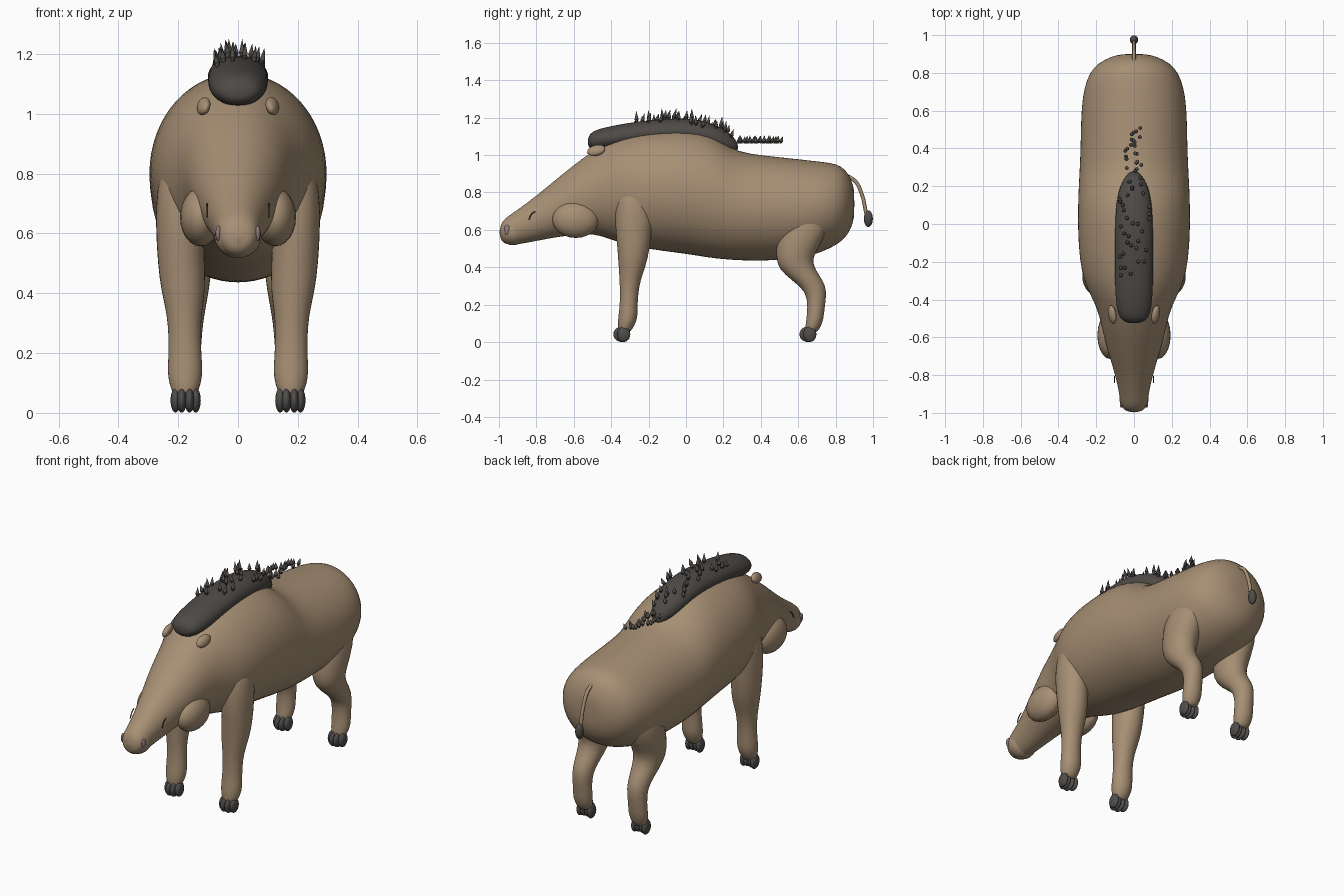
import bpy, bmesh, math, random
from mathutils import Vector, Matrix

random.seed(4)


def material(name, rgb):
    m = bpy.data.materials.new(name)
    m.diffuse_color = (*rgb, 1)
    return m


HIDE = material("brown hide", (0.385, 0.275, 0.175))
HAIR = material("dark bristle", (0.075, 0.068, 0.062))
HOOF = material("dark hoof", (0.08, 0.075, 0.07))
MAUVE = material("mauve nostril", (0.30, 0.20, 0.22))
CREASE = material("dark crease", (0.10, 0.07, 0.045))


def finish(bm, name, mat, levels=0):
    bmesh.ops.recalc_face_normals(bm, faces=bm.faces)
    for f in bm.faces:
        f.smooth = True
    me = bpy.data.meshes.new(name)
    bm.to_mesh(me)
    bm.free()
    me.materials.append(mat)
    ob = bpy.data.objects.new(name, me)
    bpy.context.collection.objects.link(ob)
    if levels:
        ob.modifiers.new("smooth", 'SUBSURF').levels = levels
        ob.modifiers["smooth"].render_levels = levels
    return ob


def loft(name, mat, rings, upright, sides=24, levels=1):
    """Rings are (centre, half width in x, half depth); upright rings lie flat in xy."""
    bm = bmesh.new()
    loops = []
    for c, rx, rd in rings:
        loop = []
        for i in range(sides):
            a = math.tau * i / sides
            off = Vector((rx * math.cos(a), 0, 0))
            off[1 if upright else 2] = rd * math.sin(a)
            loop.append(bm.verts.new(Vector(c) + off))
        loops.append(loop)
    for lo, hi in zip(loops, loops[1:]):
        for i in range(sides):
            j = (i + 1) % sides
            bm.faces.new((lo[i], lo[j], hi[j], hi[i]))
    bm.faces.new(loops[0])
    bm.faces.new(loops[-1])
    return finish(bm, name, mat, levels)


def blob(name, mat, centre, radii, rot=(0, 0, 0)):
    bm = bmesh.new()
    bmesh.ops.create_uvsphere(bm, u_segments=20, v_segments=12, radius=1)
    bmesh.ops.scale(bm, vec=radii, verts=bm.verts)
    ob = finish(bm, name, mat)
    ob.location, ob.rotation_euler = centre, rot
    return ob


def tube(name, mat, points, radius):
    cu = bpy.data.curves.new(name, 'CURVE')
    cu.dimensions = '3D'
    cu.bevel_depth, cu.bevel_resolution = radius, 2
    cu.use_fill_caps = True
    sp = cu.splines.new('BEZIER')
    sp.bezier_points.add(len(points) - 1)
    for bp, p in zip(sp.bezier_points, points):
        bp.co = p
        bp.handle_left_type = bp.handle_right_type = 'AUTO'
    cu.materials.append(mat)
    ob = bpy.data.objects.new(name, cu)
    bpy.context.collection.objects.link(ob)


# Head and torso: y, top, bottom, half width
profile = [
    (-0.995, 0.605, 0.565, 0.025), (-0.985, 0.645, 0.535, 0.055),
    (-0.95, 0.675, 0.518, 0.073), (-0.90, 0.708, 0.522, 0.077),
    (-0.80, 0.782, 0.540, 0.100), (-0.70, 0.866, 0.560, 0.130),
    (-0.60, 0.948, 0.572, 0.160), (-0.50, 1.022, 0.580, 0.180),
    (-0.42, 1.072, 0.555, 0.208), (-0.34, 1.105, 0.525, 0.250),
    (-0.25, 1.125, 0.505, 0.280), (-0.12, 1.140, 0.485, 0.295),
    (0.02, 1.140, 0.468, 0.299), (0.12, 1.118, 0.450, 0.297),
    (0.20, 1.070, 0.442, 0.294), (0.27, 1.020, 0.436, 0.290),
    (0.40, 1.000, 0.433, 0.284), (0.55, 0.985, 0.440, 0.282),
    (0.68, 0.970, 0.462, 0.274), (0.77, 0.960, 0.500, 0.250),
    (0.83, 0.945, 0.535, 0.215), (0.87, 0.900, 0.580, 0.160),
    (0.895, 0.840, 0.640, 0.095), (0.90, 0.790, 0.690, 0.040)]
loft("torso_and_head", HIDE,
     [((0, y, (t + b) / 2), w, (t - b) / 2) for y, t, b, w in profile], False, 32)

# Mane: y, top, half height, half width
mane = [
    (-0.525, 1.085, 0.015, 0.025), (-0.515, 1.115, 0.040, 0.060),
    (-0.48, 1.138, 0.058, 0.088), (-0.38, 1.160, 0.065, 0.100),
    (-0.25, 1.182, 0.066, 0.102), (-0.10, 1.196, 0.070, 0.102),
    (0.02, 1.198, 0.072, 0.100), (0.12, 1.176, 0.070, 0.094),
    (0.20, 1.142, 0.065, 0.075), (0.25, 1.105, 0.048, 0.048),
    (0.28, 1.060, 0.020, 0.018)]
loft("mane", HAIR, [((0, y, t - h), w, h) for y, t, h, w in mane], False)


# Bristle tufts on the mane and along the back behind it
def mane_height(y, x):
    for p, q in zip(mane, mane[1:]):
        if p[0] <= y <= q[0]:
            k = (y - p[0]) / (q[0] - p[0])
            t, h, w = (p[i] + k * (q[i] - p[i]) for i in (1, 2, 3))
            return t - h + h * math.sqrt(max(0, 1 - (x / w) ** 2))
    return 1.07


bm = bmesh.new()
for i in range(56):
    if i < 34:
        y = -0.28 + 0.53 * (i + random.random()) / 34
        x = random.uniform(-0.085, 0.085) * (0.55 if y > 0.15 else 1)
    else:
        y = 0.27 + 0.24 * (i - 34 + random.random()) / 22
        x = random.uniform(-0.045, 0.045)
    size = random.uniform(0.045, 0.068) if y < 0.27 else random.uniform(0.035, 0.045)
    place = (Matrix.Translation((x, y, mane_height(y, x) - 0.008))
             @ Matrix.Rotation(x * 2.5, 4, 'Y')
             @ Matrix.Rotation(random.uniform(-0.4, 0.15), 4, 'X'))
    for r1, r2, z0, z1 in ((0.004, 0.011, 0, 0.3), (0.011, 0.0, 0.3, 1)):
        bmesh.ops.create_cone(
            bm, segments=6, radius1=r1, radius2=r2, depth=size * (z1 - z0),
            matrix=place @ Matrix.Translation((0, 0, size * (z0 + z1) / 2)))
finish(bm, "bristles", HAIR)

# Legs: x, y, z, half width, half depth
front_leg = [
    (0.185, -0.27, 0.86, 0.055, 0.07), (0.195, -0.275, 0.76, 0.080, 0.105),
    (0.195, -0.28, 0.62, 0.082, 0.102), (0.190, -0.28, 0.50, 0.080, 0.088),
    (0.183, -0.287, 0.41, 0.076, 0.075), (0.180, -0.30, 0.33, 0.058, 0.056),
    (0.178, -0.305, 0.24, 0.054, 0.048), (0.177, -0.308, 0.17, 0.058, 0.050),
    (0.177, -0.312, 0.12, 0.060, 0.053), (0.177, -0.325, 0.07, 0.045, 0.040),
    (0.177, -0.33, 0.05, 0.030, 0.028)]
hind_leg = [
    (0.165, 0.65, 0.74, 0.060, 0.09), (0.175, 0.64, 0.64, 0.090, 0.14),
    (0.175, 0.60, 0.52, 0.092, 0.120), (0.175, 0.578, 0.45, 0.085, 0.098),
    (0.175, 0.592, 0.39, 0.076, 0.098), (0.175, 0.650, 0.33, 0.064, 0.085),
    (0.175, 0.700, 0.27, 0.056, 0.056), (0.177, 0.695, 0.18, 0.052, 0.046),
    (0.177, 0.690, 0.12, 0.057, 0.047), (0.177, 0.675, 0.07, 0.045, 0.040),
    (0.177, 0.670, 0.05, 0.030, 0.028)]

for side, s in (("left", 1), ("right", -1)):
    for name, leg, hoof_y in (("front", front_leg, -0.345), ("hind", hind_leg, 0.65)):
        loft(f"{name}_leg_{side}", HIDE,
             [((s * x, y, z), w, d) for x, y, z, w, d in leg], True, 16)
        # Cloven hoof with two main toes and two outer ones
        for dx, dy, r in ((-0.034, 0.012, 0.035), (-0.013, 0, 0.043),
                          (0.013, 0, 0.043), (0.034, 0.012, 0.035)):
            blob(f"{name}_hoof_{side}", HOOF, (s * 0.175 + dx, hoof_y + dy, 0.042),
                 (0.0165, r, 0.041))
    # Cheeks, ears, nostrils and eye creases
    blob(f"cheek_{side}", HIDE, (s * 0.125, -0.59, 0.655), (0.069, 0.125, 0.098))
    blob(f"ear_{side}", HIDE, (s * 0.115, -0.48, 1.025), (0.020, 0.050, 0.030),
         (0.25, s * -0.4, s * -0.25))
    blob(f"nostril_{side}", MAUVE, (s * 0.066, -0.957, 0.60), (0.009, 0.016, 0.026))
    tube(f"eye_crease_{side}", CREASE,
         [(s * 0.103, -0.84, 0.655), (s * 0.103, -0.825, 0.685), (s * 0.104, -0.805, 0.70)],
         0.003)

# Snout tip
blob("snout", HIDE, (0, -0.925, 0.588), (0.078, 0.072, 0.070))

# Tail with tuft
tube("tail", HIDE, [(0, 0.86, 0.89), (0, 0.905, 0.86), (0, 0.94, 0.79), (0, 0.963, 0.69)], 0.010)
blob("tail_tuft", HAIR, (0, 0.975, 0.66), (0.022, 0.024, 0.044))
